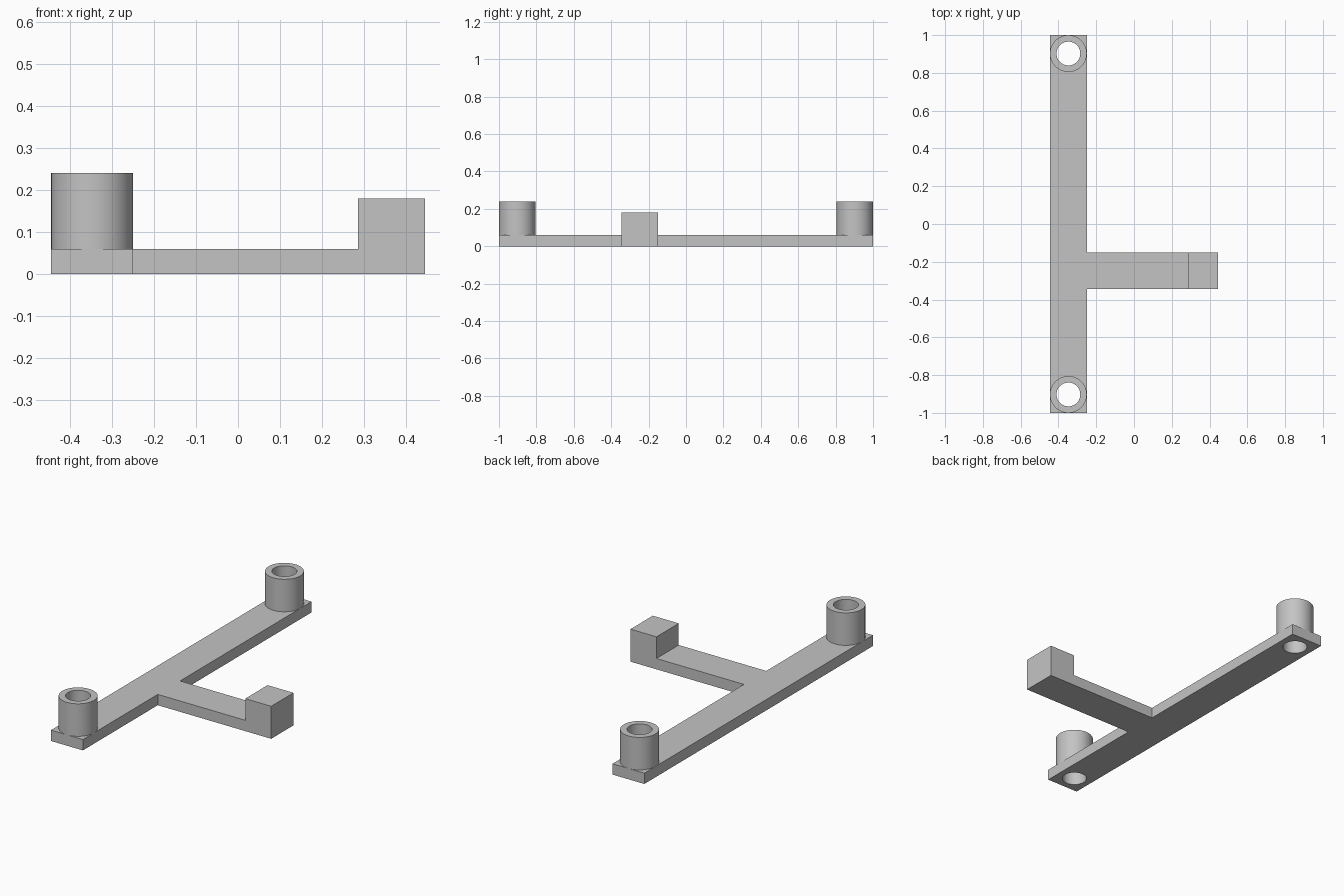
import bpy, bmesh, math

old = bpy.data.objects.get("Cube")
if old:
    bpy.data.objects.remove(old, do_unlink=True)

grey = bpy.data.materials.new("plain grey")
grey.use_nodes = True
colour = (0.55, 0.55, 0.55, 1)
grey.diffuse_color = colour
grey.node_tree.nodes["Principled BSDF"].inputs["Base Color"].default_value = colour

# Shared dimensions
LEFT, RIGHT = -0.445, 0.445
WIDTH = 0.195
BAR_EDGE = LEFT + WIDTH
ARM_FRONT, ARM_BACK = -0.345, -0.15
BLOCK_EDGE = 0.286
PLATE, BLOCK_TOP, BOSS_TOP = 0.06, 0.18, 0.24
BOSS_X, BOSS_R, HOLE_R = LEFT + WIDTH / 2, WIDTH / 2, 0.063
BOSS_Y = 1 - BOSS_R


def extrude(name, points, vector):
    """Solid prism from a closed outline."""
    bm = bmesh.new()
    face = bm.faces.new([bm.verts.new(p) for p in points])
    top = bmesh.ops.extrude_face_region(bm, geom=[face])["geom"]
    bmesh.ops.translate(bm, vec=vector, verts=[v for v in top if isinstance(v, bmesh.types.BMVert)])
    bmesh.ops.recalc_face_normals(bm, faces=bm.faces)
    mesh = bpy.data.meshes.new(name)
    bm.to_mesh(mesh)
    bm.free()
    mesh.materials.append(grey)
    obj = bpy.data.objects.new(name, mesh)
    bpy.context.collection.objects.link(obj)
    return obj


def circle(y, z, radius, sides=64):
    return [(BOSS_X + radius * math.cos(math.tau * i / sides),
             y + radius * math.sin(math.tau * i / sides), z) for i in range(sides)]


def tube(name, y):
    """Hollow boss standing on the plate."""
    bm = bmesh.new()
    rings = [[bm.verts.new(p) for p in circle(y, z, r)]
             for z, r in ((PLATE, BOSS_R), (BOSS_TOP, BOSS_R), (BOSS_TOP, HOLE_R), (PLATE, HOLE_R))]
    n = len(rings[0])
    for a, b in zip(rings, rings[1:]):
        for i in range(n):
            j = (i + 1) % n
            bm.faces.new((a[i], a[j], b[j], b[i]))
    mesh = bpy.data.meshes.new(name)
    bm.to_mesh(mesh)
    bm.free()
    mesh.materials.append(grey)
    obj = bpy.data.objects.new(name, mesh)
    bpy.context.collection.objects.link(obj)
    return obj


def smooth(obj):
    bpy.ops.object.select_all(action="DESELECT")
    obj.select_set(True)
    bpy.context.view_layer.objects.active = obj
    bpy.ops.object.shade_smooth_by_angle(angle=math.radians(30))


# Long mounting bar
bar = extrude("mounting_bar", [(LEFT, -1, 0), (BAR_EDGE, -1, 0), (BAR_EDGE, 1, 0), (LEFT, 1, 0)],
              (0, 0, PLATE))

# Side arm with raised end block, as one L-shaped profile
arm = extrude("side_arm", [(BAR_EDGE, ARM_FRONT, 0), (RIGHT, ARM_FRONT, 0),
                           (RIGHT, ARM_FRONT, BLOCK_TOP), (BLOCK_EDGE, ARM_FRONT, BLOCK_TOP),
                           (BLOCK_EDGE, ARM_FRONT, PLATE), (BAR_EDGE, ARM_FRONT, PLATE)],
              (0, ARM_BACK - ARM_FRONT, 0))

# Hollow bosses, with their bores cut through the bar
for side, y in (("front", -BOSS_Y), ("back", BOSS_Y)):
    smooth(tube(side + "_boss", y))
    cutter = extrude(side + "_bore_cutter", circle(y, -0.1, HOLE_R), (0, 0, 0.3))
    cutter.hide_render = True
    cutter.hide_set(True)
    cut = bar.modifiers.new(side + "_bore", "BOOLEAN")
    cut.operation = "DIFFERENCE"
    cut.solver = "EXACT"
    cut.object = cutter
smooth(bar)
